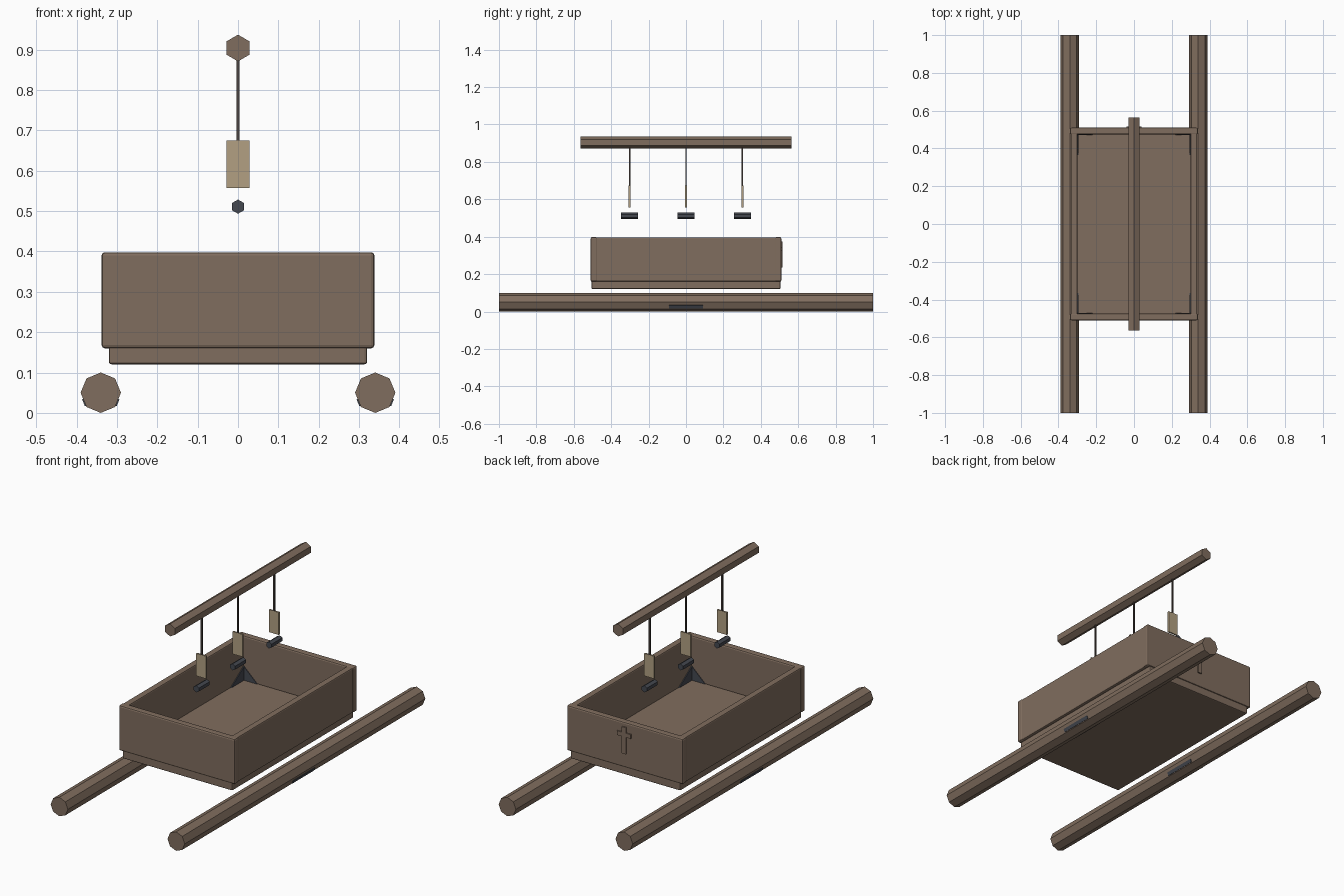
import bpy
import math
from mathutils import Matrix, Vector

cube = bpy.data.objects.get("Cube")
if cube:
    bpy.data.objects.remove(cube, do_unlink=True)


def material(name, color):
    mat = bpy.data.materials.new(name)
    mat.use_nodes = True
    mat.diffuse_color = (*color, 1)
    mat.node_tree.nodes["Principled BSDF"].inputs["Base Color"].default_value = (*color, 1)
    return mat


WOOD = material("brown wood", (0.216, 0.153, 0.112))
TAG = material("pale tan", (0.445, 0.352, 0.223))
IRON = material("dark iron", (0.058, 0.065, 0.08))
CORD = material("dark cord", (0.07, 0.054, 0.048))


def box(name, center, size, mat, bevel=0):
    """Axis-aligned block, optionally with rounded edges."""
    bpy.ops.mesh.primitive_cube_add(size=1, location=center)
    ob = bpy.context.object
    ob.name = name
    ob.data.transform(Matrix.Diagonal((*size, 1)))
    ob.data.materials.append(mat)
    if bevel:
        mod = ob.modifiers.new("bevel", "BEVEL")
        mod.width = bevel
        mod.segments = 2
    return ob


def rod(name, center, radius, length, sides, mat):
    """Prism along y with one corner pointing up."""
    bpy.ops.mesh.primitive_cylinder_add(vertices=sides, radius=radius, depth=length, location=center)
    ob = bpy.context.object
    ob.name = name
    ob.data.transform(Matrix.Rotation(math.radians(90), 4, "X"))
    ob.data.materials.append(mat)
    return ob


def bracket(name, corner, along, rise):
    """Thin triangular plate standing on the floor in a corner."""
    along = Vector(along)
    corner = Vector(corner)
    across = Vector((0.003 if along.x == 0 else 0, 0.003 if along.y == 0 else 0, 0))
    tri = [corner, corner + along, corner + Vector((0, 0, rise))]
    verts = [p - across for p in tri] + [p + across for p in tri]
    faces = [(0, 2, 1), (3, 4, 5), (0, 1, 4, 3), (1, 2, 5, 4), (2, 0, 3, 5)]
    mesh = bpy.data.meshes.new(name)
    mesh.from_pydata(verts, [], faces)
    mesh.materials.append(IRON)
    ob = bpy.data.objects.new(name, mesh)
    bpy.context.collection.objects.link(ob)


# Open tray: base slab and four walls
box("tray_base", (0, 0, 0.143), (0.64, 1.01, 0.045), WOOD, 0.006)
for s, side in ((1, "left"), (-1, "right")):
    box(side + "_wall", (s * 0.317, 0, 0.279), (0.035, 1.0, 0.236), WOOD, 0.006)
for s, end in ((1, "back"), (-1, "front")):
    box(end + "_wall", (0, s * 0.492, 0.279), (0.676, 0.036, 0.238), WOOD, 0.008)

# Raised cross on the back wall
box("cross_upright", (0, 0.511, 0.305), (0.024, 0.012, 0.14), WOOD)
box("cross_arm", (0, 0.511, 0.335), (0.08, 0.012, 0.022), WOOD)

# Iron brackets in the inner corners
for sx in (1, -1):
    for sy in (1, -1):
        bracket("corner_bracket", (sx * 0.298, sy * 0.474, 0.165), (0, -sy * 0.11, 0), 0.075)
        bracket("corner_bracket", (sx * 0.298, sy * 0.474, 0.165), (-sx * 0.08, 0, 0), 0.075)

# Carrying poles with iron grip plates on their lower sides
for s, side in ((1, "left"), (-1, "right")):
    rod(side + "_pole", (s * 0.34, 0, 0.05), 0.05, 2, 8, WOOD)
    for d in (1, -1):
        grip = box(side + "_grip", (s * 0.34 + d * 0.0405, 0, 0.026),
                   (0.005, 0.18, 0.018), IRON)
        grip.rotation_euler.y = d * math.radians(22.5)

# Hanging rail with cords, tags and small weights
rod("top_rail", (0, 0, 0.904), 0.033, 1.13, 6, WOOD)
for y in (-0.302, 0, 0.302):
    box("cord", (0, y, 0.775), (0.008, 0.008, 0.21), CORD)
    box("tag", (0, y, 0.616), (0.057, 0.009, 0.118), TAG)
    rod("weight", (0, y, 0.511), 0.0175, 0.09, 6, IRON)
